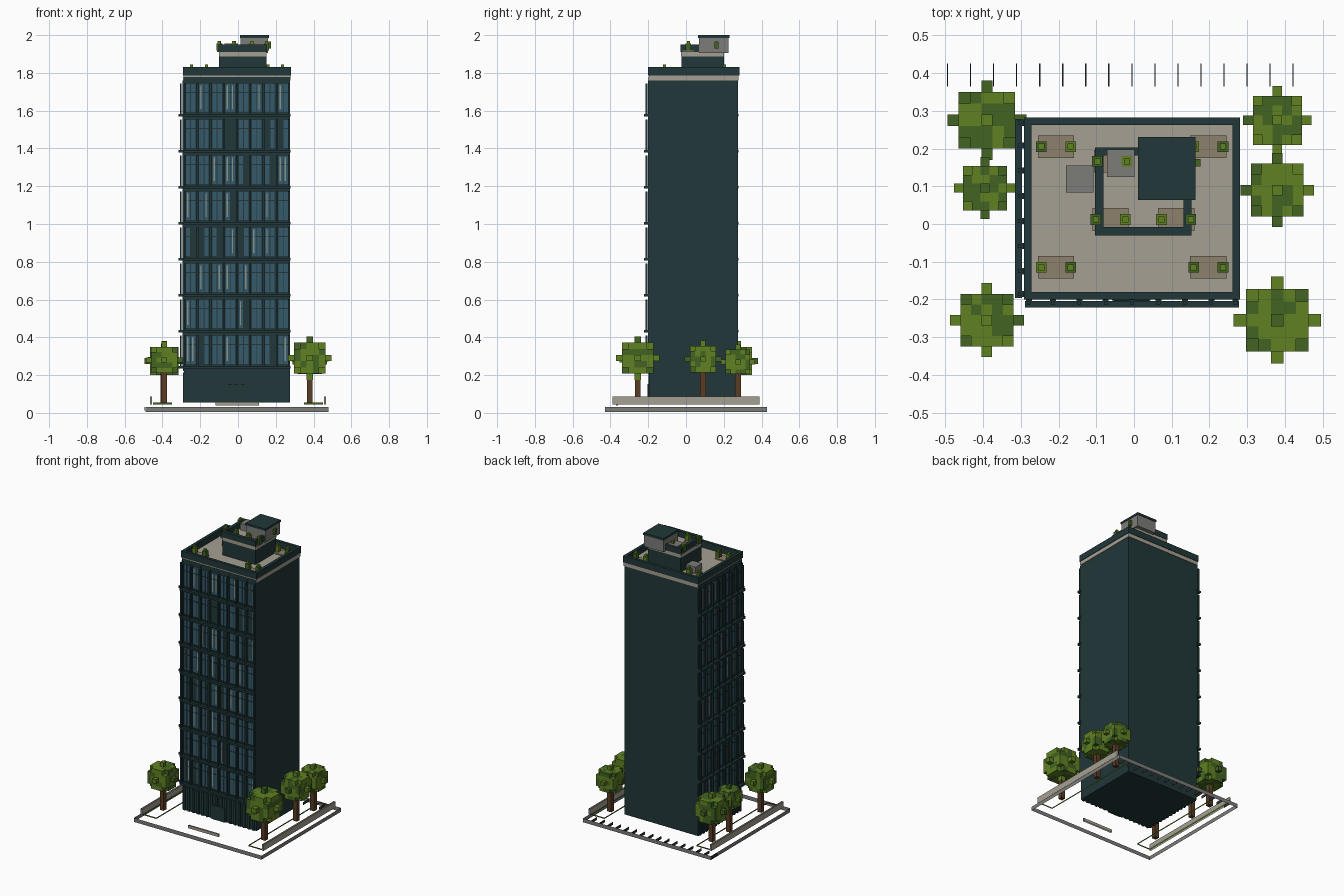
import bpy, bmesh, random
from itertools import product

random.seed(4)
old = bpy.data.objects.get("Cube")
if old:
    bpy.data.objects.remove(old)


def material(name, r, g, b):
    m = bpy.data.materials.new(name)
    m.use_nodes = True
    m.diffuse_color = (r, g, b, 1)
    m.node_tree.nodes["Principled BSDF"].inputs["Base Color"].default_value = (r, g, b, 1)
    return m


TEAL = material("dark teal cladding", .015, .038, .040)
GLASS = material("blue glass", .035, .10, .145)
CURTAIN = material("pale curtain", .25, .29, .26)
STONE = material("pale stone", .38, .35, .29)
GREY = material("grey metal", .20, .20, .19)
TAN = material("planter tan", .27, .22, .15)
LIGHT = material("light leaf", .115, .22, .016)
DARK = material("dark leaf", .055, .125, .016)
BARK = material("bark brown", .10, .045, .018)
LINE = material("charcoal", .03, .03, .027)


def part(name, boxes, mats, caps=True, pick=None):
    """One object from boxes (x0, x1, y0, y1, z0, z1); caps=False leaves top and bottom open."""
    mats = mats if isinstance(mats, list) else [mats]
    bm = bmesh.new()
    for x0, x1, y0, y1, z0, z1 in boxes:
        idx = pick() if pick else 0
        lo = [bm.verts.new((x, y, z0)) for x, y in ((x0, y0), (x1, y0), (x1, y1), (x0, y1))]
        hi = [bm.verts.new((v.co.x, v.co.y, z1)) for v in lo]
        faces = [bm.faces.new((lo[i], lo[(i + 1) % 4], hi[(i + 1) % 4], hi[i])) for i in range(4)]
        if caps:
            faces += [bm.faces.new(lo[::-1]), bm.faces.new(hi)]
        for f in faces:
            f.material_index = idx
    me = bpy.data.meshes.new(name)
    bm.to_mesh(me)
    bm.free()
    for m in mats:
        me.materials.append(m)
    ob = bpy.data.objects.new(name, me)
    bpy.context.collection.objects.link(ob)
    return ob


def around(x, y, z, w, h):
    return (x - w / 2, x + w / 2, y - w / 2, y + w / 2, z, z + h)


def ring(x0, x1, y0, y1, z0, z1, t):
    return [(x0, x1, y0, y0 + t, z0, z1), (x0, x1, y1 - t, y1, z0, z1),
            (x0, x0 + t, y0 + t, y1 - t, z0, z1), (x1 - t, x1, y0 + t, y1 - t, z0, z1)]


# Open ground edging, curbs, front step and planting beds
part("ground_edge", [(-.49, .48, -.43, .43, .005, .032)], GREY, caps=False)
part("side_curbs", [(s * .46 - .006, s * .46 + .006, -.39, .39, .045, .087) for s in (-1, 1)],
     STONE, caps=False)
part("front_step", [(-.12, .11, -.37, -.36, .038, .058)], STONE, caps=False)
part("grass_beds", [(-.45, -.35, -.385, .385, .045, .054), (.35, .45, -.385, .385, .045, .054)],
     DARK, caps=False)
part("back_markers", [(-.496 + i * .0611, -.493 + i * .0611, .365, .425, .012, .03)
                      for i in range(16)], LINE)

# Tower body, stone band, parapet and roof
BX0, BX1, BY0, BY1 = -.285, .275, -.192, .275
BASE, TOP = .055, 1.76
part("tower_body", [(BX0, BX1, BY0, BY1, BASE, TOP)], TEAL)
part("roof_band", [(-.288, .278, -.196, .279, TOP, 1.786)], STONE)
part("roof_parapet", ring(-.292, .281, -.2, .282, 1.786, 1.83, .02), TEAL)


# Facade helpers: u runs along the wall, d is the depth out from it
def on_front(u0, u1, d0, d1, z0, z1):
    return (u0, u1, BY0 - d1, BY0 - d0, z0, z1)


def on_side(u0, u1, d0, d1, z0, z1):
    return (BX0 - d1, BX0 - d0, u0, u1, z0, z1)


FLOORS, FIRST, STEP = 8, .235, .1905
for label, wall, u0, u1, bays in (("front", on_front, BX0, BX1, 8), ("side", on_side, BY0, BY1, 7)):
    w = (u1 - u0) / bays
    panes, curtains, ledges, fins, mullions = [], [], [], [], []
    for f in range(FLOORS + 1):
        z = FIRST + f * STEP
        # Floor ledge held off the wall by brackets
        if f < FLOORS:
            ledges.append(wall(u0 - .004, u1 + .004, .012, .03, z, z + .014))
        ledges.append(wall(u0, u1, 0, .006, z - .012, z + .018))
        for b in range(bays + 1):
            c = min(max(u0 + b * w, u0 + .006), u1 - .006)
            if f < FLOORS:
                ledges.append(wall(c - .008, c + .008, 0, .012, z, z + .014))
                fins.append(wall(c - .005, c + .005, .013, .022, z + .014, z + STEP - .016))
                mullions.append(wall(c - .005, c + .005, 0, .009, z, z + STEP))
            if f == FLOORS or b == bays:
                continue
            # Paired panes, some blind and some with a curtain
            for k in (0, 1):
                p = u0 + b * w + w * (.13 + .39 * k)
                if random.random() > .1:
                    panes.append(wall(p, p + w * .33, 0, .003, z + .025, z + STEP - .018))
                    if random.random() < .2:
                        curtains.append(wall(p + .006, p + .013, .003, .005,
                                             z + .04, z + STEP - .025))
            mullions.append(wall(u0 + (b + .1) * w, u0 + (b + .88) * w, 0, .005,
                                 z + .125, z + .13))
    part(label + "_windows", panes, GLASS)
    part(label + "_curtains", curtains, CURTAIN)
    part(label + "_ledges", ledges, TEAL)
    part(label + "_fins", fins, TEAL)
    part(label + "_mullions", mullions, TEAL)
    # Ribbed ground storey
    n = bays * 2
    part(label + "_base_ribs", [wall(u0 + (i + .15) * w / 2, u0 + (i + .6) * w / 2, 0, .007,
                                     BASE, FIRST - .02) for i in range(n)], TEAL)

# Entrance doors with charcoal joints
part("entrance_doors", [on_front(-.055, -.008, .006, .012, BASE, .15),
                        on_front(-.006, .041, .006, .012, BASE, .15)], TEAL)
part("door_frame", [on_front(-.058, .044, .006, .011, .15, .154),
                    on_front(-.008, -.006, .006, .011, BASE, .15)], LINE)

# Stepped roof house with its own terrace
part("roof_house", [(-.1, .15, -.025, .2, 1.786, 1.886)], TEAL)
part("terrace_band", [(-.101, .151, -.026, .201, 1.886, 1.91)], STONE)
part("terrace_parapet", ring(-.103, .153, -.03, .203, 1.91, 1.95, .022), TEAL)
part("lift_cabin", [(.014, .16, .068, .226, 1.905, 1.986)], GREY)
part("cabin_roof", [(.01, .163, .064, .231, 1.986, 2.0)], TEAL)
part("cooling_units", [(-.18, -.107, .083, .155, 1.786, 1.826),
                       (-.072, .001, .125, .198, 1.91, 1.955)], GREY)

# Roof planters, each with a shrub near both ends
planters, shrubs, tips = [], [], []
beds = [(x, y, 1.786) for x in (-.207, .197) for y in (.205, -.115)]
beds += [(-.062, .012, 1.91), (.112, .012, 1.91), (-.058, .166, 1.91)]
for x, y, z in beds:
    planters.append((x - .048, x + .048, y - .03, y + .03, z, z + .008))
    for s in (-1, 1):
        shrubs.append(around(x + s * .039, y, z + .008, .028, .038))
        tips.append(around(x + s * .039, y, z + .046, .016, .013))
shrubs.append(around(.166, .162, 1.93, .02, .035))
part("roof_planters", planters, TAN)
part("roof_shrubs", shrubs, [LIGHT, DARK], pick=lambda: random.randint(0, 1))
part("shrub_tips", tips, LIGHT)

# Block-leaved trees: x, y, block size, crown height
trees = [(-.39, .275, .030, .275), (-.395, .095, .0235, .285), (-.39, -.255, .028, .28),
         (.38, .275, .026, .27), (.38, .09, .028, .285), (.38, -.255, .033, .29)]
for n, (x, y, v, zc) in enumerate(trees, 1):
    blocks = [around(x + i * v, y + j * v, zc + (k - .5) * v, v, v)
              for i, j, k in product(range(-3, 4), repeat=3) if i * i + j * j + k * k <= 9]
    part(f"tree_crown_{n}", blocks, [LIGHT, DARK],
         pick=lambda share=(.45 if x < 0 else .65): int(random.random() > share))
    part(f"tree_trunk_{n}", [around(x, y, .05, .03, zc - .05 - v)], BARK)
